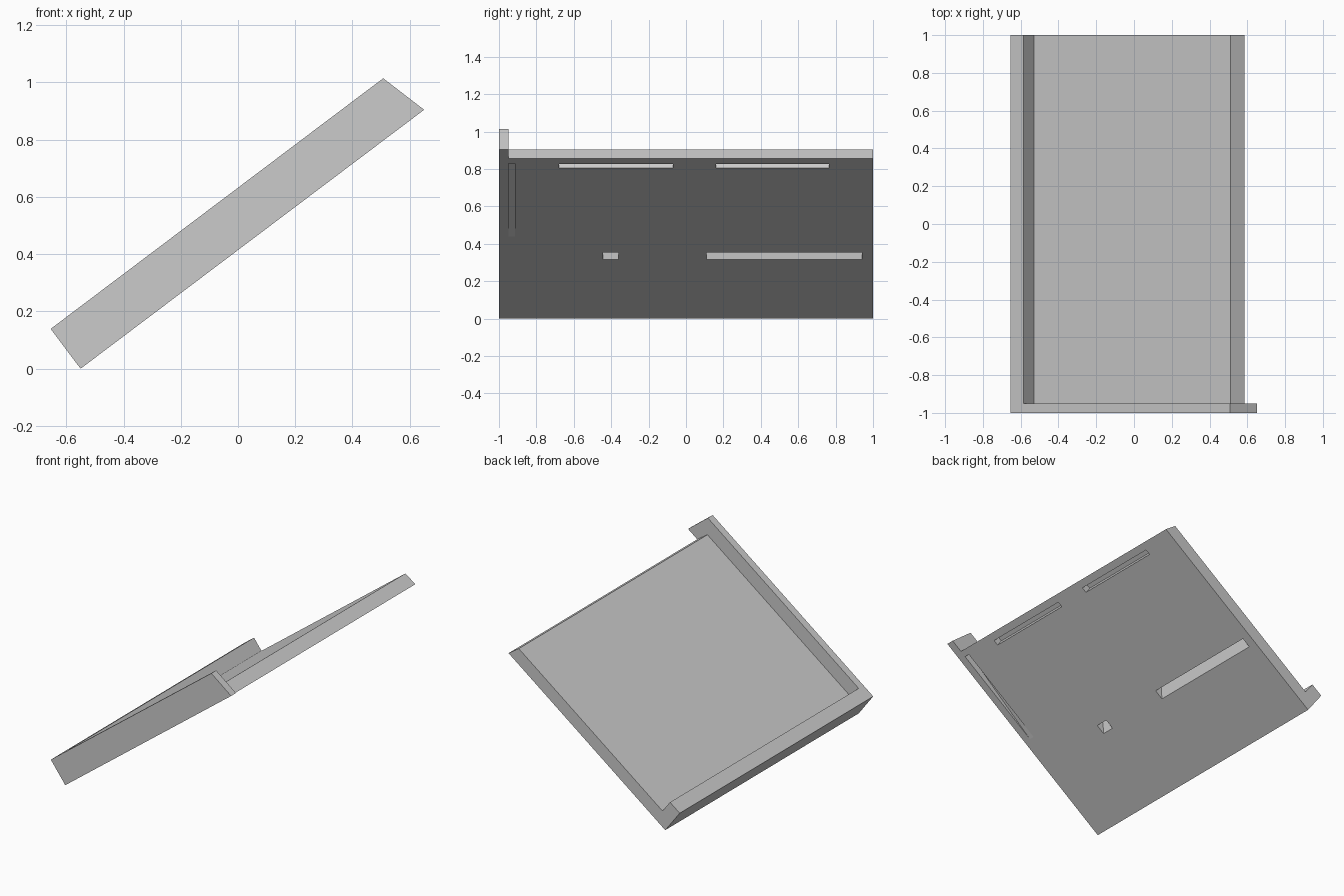
import bpy, bmesh, math

cube = bpy.data.objects.get("Cube")
if cube:
    bpy.data.objects.remove(cube, do_unlink=True)

TILT = math.radians(37.0)
C, S = math.cos(TILT), math.sin(TILT)
START = -0.55          # x of the lowest edge
HEIGHT = 0.174         # wall height across the slope
FLOOR = 0.084          # floor thickness

gray = bpy.data.materials.new("plain_gray")
gray.use_nodes = True
gray.diffuse_color = (0.6, 0.6, 0.6, 1)
gray.node_tree.nodes["Principled BSDF"].inputs["Base Color"].default_value = (0.6, 0.6, 0.6, 1)


def prism(name, profile, y0, y1):
    """Extrude a profile (along slope, across slope) between two y positions."""
    bm = bmesh.new()
    verts = [bm.verts.new((START + u * C - v * S, y0, u * S + v * C)) for u, v in profile]
    face = bm.faces.new(verts)
    new = bmesh.ops.extrude_face_region(bm, geom=[face])["geom"]
    moved = [g for g in new if isinstance(g, bmesh.types.BMVert)]
    bmesh.ops.translate(bm, verts=moved, vec=(0, y1 - y0, 0))
    bmesh.ops.recalc_face_normals(bm, faces=bm.faces)
    mesh = bpy.data.meshes.new(name)
    bm.to_mesh(mesh)
    bm.free()
    mesh.materials.append(gray)
    obj = bpy.data.objects.new(name, mesh)
    bpy.context.collection.objects.link(obj)
    return obj


def wedge(u0, u1, depth):
    """Groove that ramps from its low end to a square shoulder at its high end."""
    under = -0.02
    back = u0 + under * (u1 - u0) / depth
    return [(back, under), (u1, under), (u1, depth)]


def channel(u0, u1, depth):
    return [(u0, -0.02), (u1, -0.02), (u1, depth), (u0, depth)]


# Floor with the raised lip along the low edge
tray = prism("tray_floor_and_lip",
             [(0, 0), (1.42, 0), (1.391, FLOOR), (0.088, FLOOR), (0.088, HEIGHT), (0, HEIGHT)],
             -0.95, 1)

# Side rim, reaching past the high end of the floor
prism("side_rim", [(0, 0), (1.503, 0), (1.455, HEIGHT), (0, HEIGHT)], -1, -0.95)

# Grooves in the underside
grooves = [
    ("upper_groove", channel(1.337, 1.372, 0.05), -0.68, -0.07),
    ("upper_groove", channel(1.337, 1.372, 0.05), 0.16, 0.765),
    ("short_groove", wedge(0.525, 0.588, 0.073), -0.445, -0.36),
    ("long_groove", wedge(0.525, 0.588, 0.073), 0.11, 0.94),
    ("rim_groove", wedge(0.73, 1.378, 0.05), -0.96, -0.915),
]
bpy.context.view_layer.objects.active = tray
for name, profile, y0, y1 in grooves:
    cutter = prism(name + "_cutter", profile, y0, y1)
    cutter.hide_render = True
    mod = tray.modifiers.new(name, "BOOLEAN")
    mod.operation = "DIFFERENCE"
    mod.solver = "EXACT"
    mod.object = cutter
    bpy.ops.object.modifier_apply(modifier=mod.name)
    bpy.data.objects.remove(cutter, do_unlink=True)
